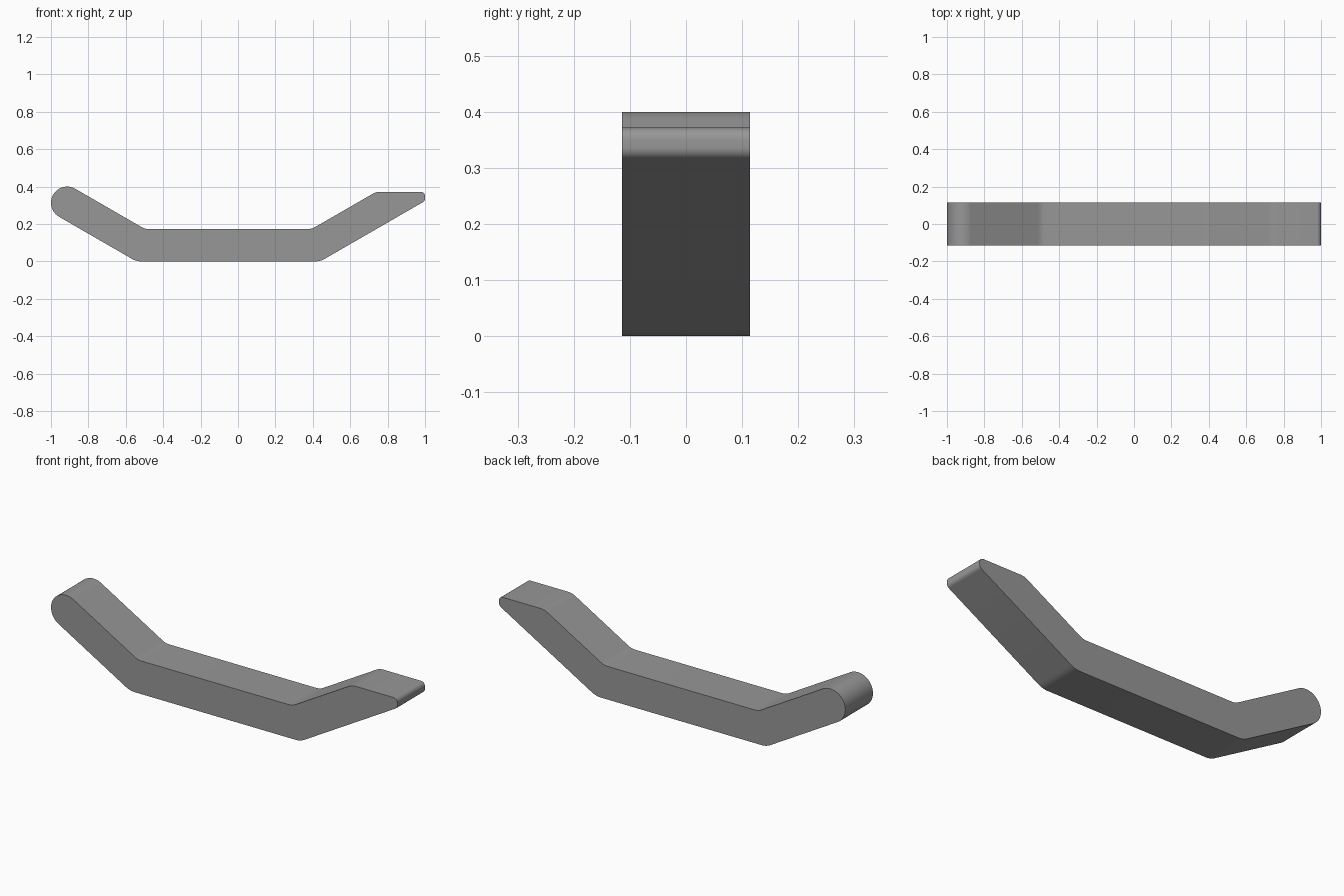
import bpy
import bmesh
import math
from mathutils import Vector

cube = bpy.data.objects.get("Cube")
if cube:
    bpy.data.objects.remove(cube, do_unlink=True)

HALF_WIDTH = 0.114
THICK = 0.173
SLOPE = math.radians(30)


def fillet(prev, corner, nxt, radius, steps):
    """Arc points that round one corner of the side profile."""
    p, c, n = Vector(prev), Vector(corner), Vector(nxt)
    a, b = (p - c).normalized(), (n - c).normalized()
    half = math.acos(a.dot(b)) / 2
    centre = c + (a + b).normalized() * radius / math.sin(half)
    start = c + a * radius / math.tan(half) - centre
    end = c + b * radius / math.tan(half) - centre
    return [centre + start.lerp(end, i / steps).normalized() * radius
            for i in range(steps + 1)]


# Side profile corners (x, z, rounding radius), counter-clockwise from the lower left bend
r = THICK / 2
end_x, end_z = -1 + r, 0.40 - r
nx, nz = r * math.sin(SLOPE), r * math.cos(SLOPE)
low_left = end_x - nx + (end_z - nz) / math.tan(SLOPE)
low_right = 0.44
bend = THICK * math.tan(SLOPE / 2)
top_z = 0.372
corners = [
    (low_left, 0, 0.1),
    (low_right, 0, 0.1),
    (1.0, (1.0 - low_right) * math.tan(SLOPE), 0.022),
    (1.0, top_z, 0.022),
    (low_right - bend + (top_z - THICK) / math.tan(SLOPE), top_z, 0.08),
    (low_right - bend, THICK, 0.08),
    (low_left + bend, THICK, 0.08),
]
upper_end = (end_x + nx, end_z + nz)
lower_end = (end_x - nx, end_z - nz)
path = [lower_end] + [c[:2] for c in corners] + [upper_end]
profile = []
for i, (x, z, radius) in enumerate(corners):
    profile += fillet(path[i], (x, z), path[i + 2], radius, 6)

# Half-round left end
for i in range(25):
    a = math.pi / 2 - SLOPE + math.pi * i / 24
    profile.append(Vector((end_x + r * math.cos(a), end_z + r * math.sin(a))))

# Extrude the profile across the width
bm = bmesh.new()
face = bm.faces.new([bm.verts.new((p.x, -HALF_WIDTH, p.y)) for p in profile])
extruded = bmesh.ops.extrude_face_region(bm, geom=[face])
moved = [v for v in extruded["geom"] if isinstance(v, bmesh.types.BMVert)]
bmesh.ops.translate(bm, vec=(0, 2 * HALF_WIDTH, 0), verts=moved)
bmesh.ops.recalc_face_normals(bm, faces=bm.faces)
mesh = bpy.data.meshes.new("bent_bar")
bm.to_mesh(mesh)
bm.free()
bar = bpy.data.objects.new("bent_bar", mesh)
bpy.context.collection.objects.link(bar)

# Single grey material
grey = bpy.data.materials.new("mid_grey")
grey.use_nodes = True
colour = (0.31, 0.31, 0.31, 1)
grey.diffuse_color = colour
grey.node_tree.nodes["Principled BSDF"].inputs["Base Color"].default_value = colour
mesh.materials.append(grey)

# Smooth rounded corners, crisp side edges
bpy.ops.object.select_all(action='DESELECT')
bar.select_set(True)
bpy.context.view_layer.objects.active = bar
bpy.ops.object.shade_smooth_by_angle(angle=math.radians(30))
